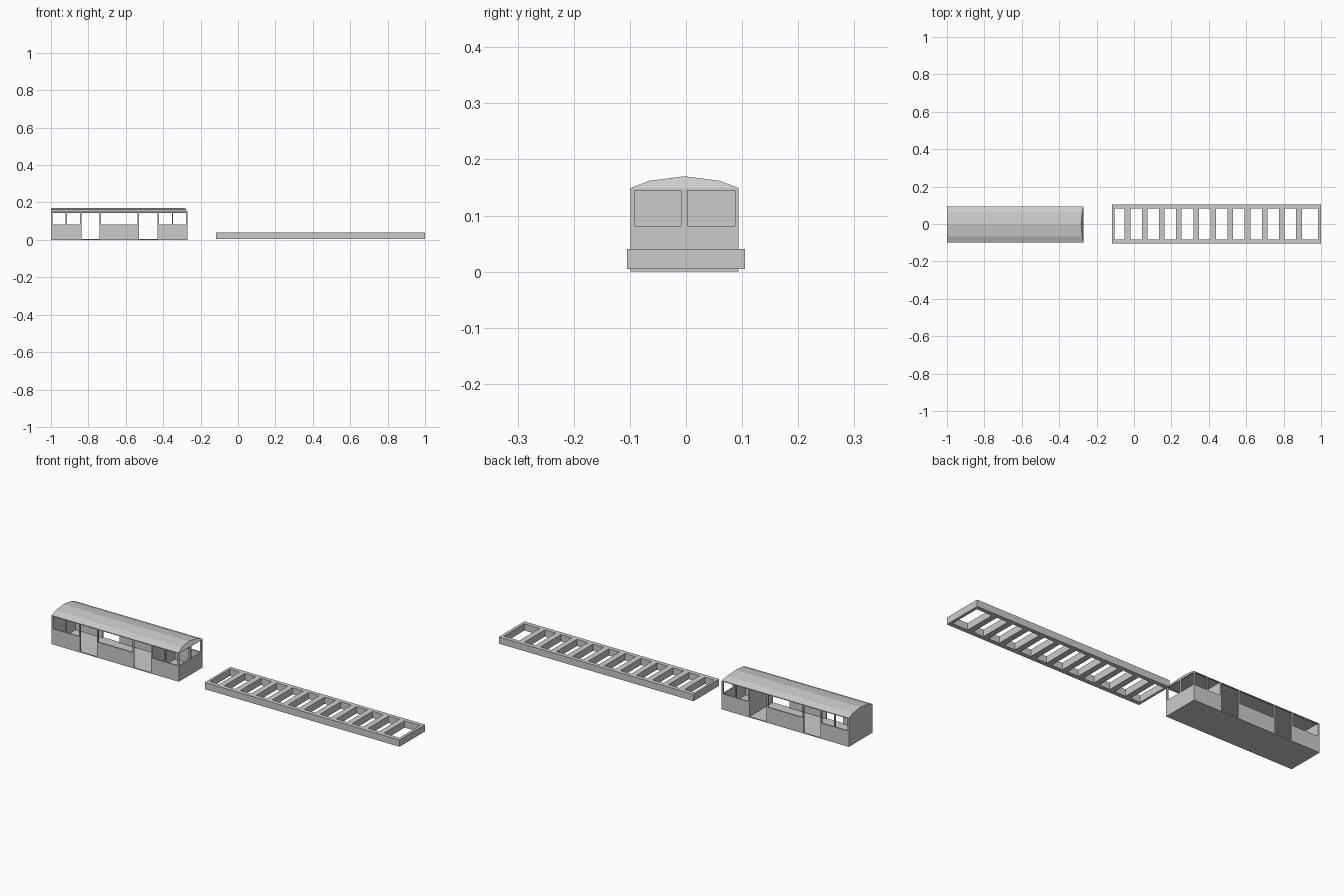
import bpy, bmesh

if "Cube" in bpy.data.objects:
    bpy.data.objects.remove(bpy.data.objects["Cube"])

YC = -0.0025            # carriage centre line
HALF = 0.0965           # carriage half width
X0, X1 = -1.0, -0.27    # carriage ends
EAVE = 0.149
WALL = 0.007


def add_mesh(name, bm):
    bmesh.ops.recalc_face_normals(bm, faces=bm.faces)
    me = bpy.data.meshes.new(name)
    bm.to_mesh(me)
    bm.free()
    ob = bpy.data.objects.new(name, me)
    bpy.context.collection.objects.link(ob)
    return ob


def pierced_panel(name, u, v, holes, place, thick):
    """Flat panel with rectangular holes (u0, u1, v0, v1), thickened evenly."""
    us = sorted(set(u) | {a for h in holes for a in h[:2]})
    vs = sorted(set(v) | {a for h in holes for a in h[2:]})
    bm = bmesh.new()
    grid = [[bm.verts.new(place(a, b)) for b in vs] for a in us]
    for i in range(len(us) - 1):
        for j in range(len(vs) - 1):
            a, b = (us[i] + us[i + 1]) / 2, (vs[j] + vs[j + 1]) / 2
            if any(h[0] < a < h[1] and h[2] < b < h[3] for h in holes):
                continue
            bm.faces.new((grid[i][j], grid[i + 1][j], grid[i + 1][j + 1], grid[i][j + 1]))
    bmesh.ops.delete(bm, geom=[p for p in bm.verts if not p.link_faces], context='VERTS')
    ob = add_mesh(name, bm)
    mod = ob.modifiers.new("thickness", 'SOLIDIFY')
    mod.thickness = thick
    mod.offset = 0
    return ob


def box(name, x, y, z):
    bm = bmesh.new()
    bmesh.ops.create_cube(bm, size=1)
    for p in bm.verts:
        p.co = [r[0] + (c + 0.5) * (r[1] - r[0]) for r, c in zip((x, y, z), p.co)]
    return add_mesh(name, bm)


# Side walls: two doorways, one wide window, paired windows at each end
W0, W1 = 0.081, 0.145
openings = [(a, b, W0, W1) for a, b in
            ((-0.992, -0.921), (-0.915, -0.844), (-0.733, -0.536),
             (-0.422, -0.353), (-0.347, -0.278))]
openings += [(a, b, 0.005, W1) for a, b in ((-0.837, -0.74), (-0.528, -0.43))]
for side, s in (("front", -1), ("back", 1)):
    y = YC + s * (HALF - WALL / 2)
    pierced_panel(side + "_side_wall", (X0, X1), (0, EAVE), openings,
                  lambda a, b, y=y: (a, y, b), WALL)

# Cab end wall with two windows
inner = (YC - HALF + WALL, YC + HALF - WALL)
pierced_panel("cab_end_wall", inner, (0, EAVE),
              [(inner[0], -0.008, W0, W1), (0.003, inner[1], W0, W1)],
              lambda a, b: (X1 - WALL / 2, a, b), WALL)

# Closed end, floor and cab partition
box("rear_end_wall", (X0, X0 + WALL), inner, (0, EAVE))
box("floor", (X0 + WALL, X1 - WALL), inner, (0, 0.005))
box("cab_partition", (-0.43, -0.423), inner, (0.005, EAVE))

# Faceted roof with a raked nose over the cab
profile = [(-HALF, EAVE), (-0.063, 0.162), (0, 0.17), (0.063, 0.162), (HALF, EAVE)]
bm = bmesh.new()
rear = [bm.verts.new((X0, YC + y, z)) for y, z in profile]
nose = [bm.verts.new((X1 - 0.6 * (z - EAVE), YC + y, z)) for y, z in profile]
n = len(profile)
for i in range(n):
    k = (i + 1) % n
    bm.faces.new((rear[i], rear[k], nose[k], nose[i]))
bm.faces.new(rear)
bm.faces.new(nose)
add_mesh("roof", bm)

# Track frame: two long rails joined by evenly spaced cross ties
edges = [-0.105]
for i in range(11):
    c = -0.035 + i * 0.0917
    edges += [c - 0.015, c + 0.015]
edges.append(0.985)
gaps = [(edges[i], edges[i + 1], -0.083, 0.084) for i in range(0, len(edges), 2)]
pierced_panel("track", (-0.117, 1.0), (-0.105, 0.105), gaps,
              lambda a, b: (a, b, 0.0225), 0.035)
